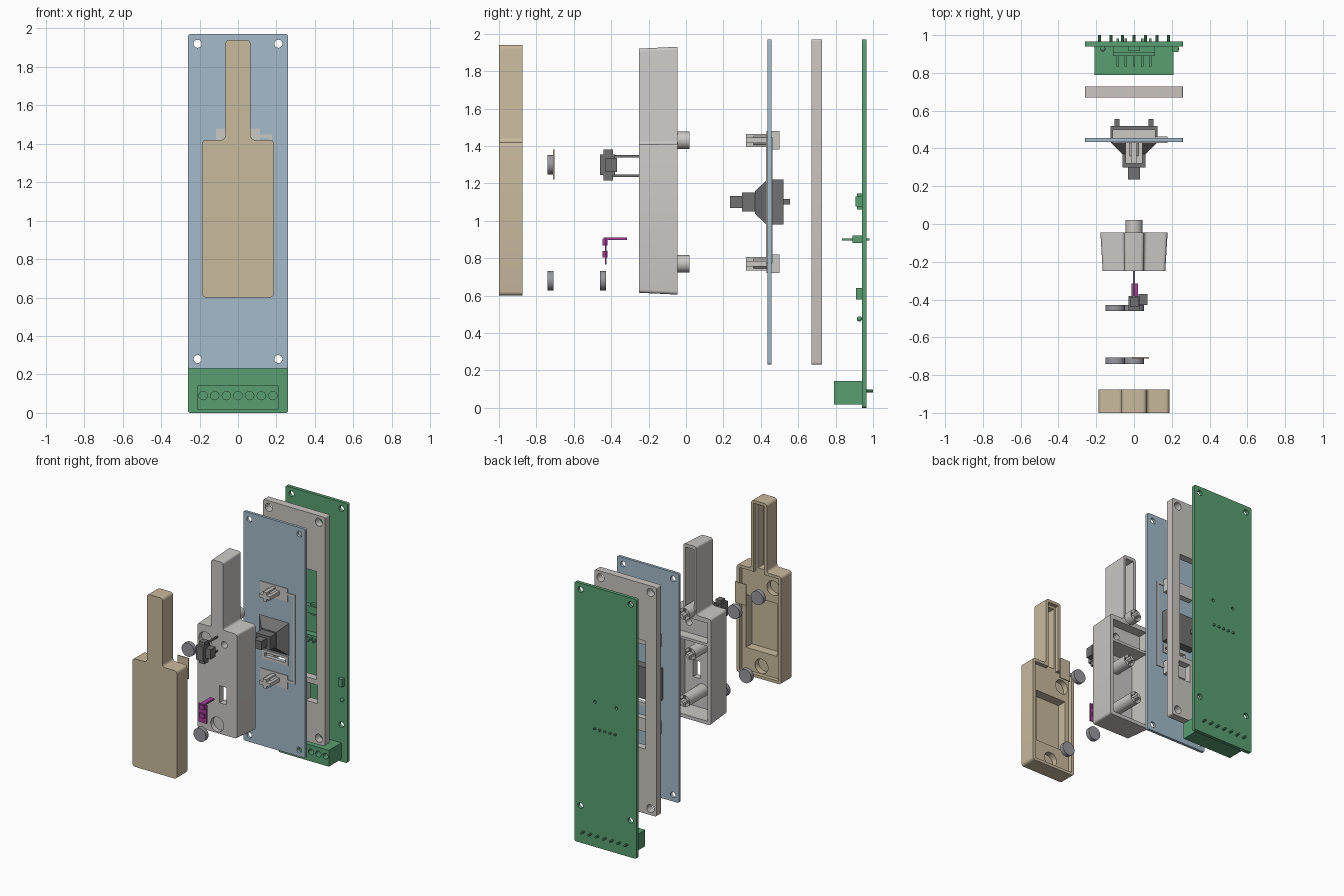
import bpy, bmesh, math
from mathutils import Vector

cube = bpy.data.objects.get("Cube")
if cube:
    bpy.data.objects.remove(cube, do_unlink=True)


def material(name, r, g, b):
    m = bpy.data.materials.new(name)
    m.use_nodes = True
    col = [(c / 255) ** 2.2 for c in (r, g, b)] + [1]
    m.diffuse_color = col
    m.node_tree.nodes["Principled BSDF"].inputs["Base Color"].default_value = col
    return m


TAN = material("tan plastic", 200, 184, 156)
PALE = material("pale grey plastic", 201, 199, 195)
WARM = material("warm grey spacer", 201, 195, 190)
BLUE = material("dusty blue plate", 162, 185, 201)
GREEN = material("board green", 90, 157, 114)
DARK = material("dark grey", 112, 112, 112)
STEEL = material("magnet steel", 150, 150, 158)
PURPLE = material("purple", 165, 65, 155)
parts = []


def add_object(name, bm, mat):
    bmesh.ops.recalc_face_normals(bm, faces=bm.faces)
    mesh = bpy.data.meshes.new(name)
    bm.to_mesh(mesh)
    bm.free()
    mesh.materials.append(mat)
    ob = bpy.data.objects.new(name, mesh)
    bpy.context.collection.objects.link(ob)
    parts.append(ob)
    return ob


def rounded(points, r):
    """Round the right-angled corners of an outline."""
    out = []
    for i, p in enumerate(points):
        p = Vector(p)
        u = (Vector(points[i - 1]) - p).normalized()
        v = (Vector(points[(i + 1) % len(points)]) - p).normalized()
        for k in range(6):
            t = k / 5 * math.pi / 2
            out.append(p + r * (u + v) - r * (v * math.cos(t) + u * math.sin(t)))
    return out


def prism(name, points, y0, y1, mat, front=(1, 1)):
    """Extrude an x-z outline along y; front scales the outline at y0."""
    mid = (min(p[1] for p in points) + max(p[1] for p in points)) / 2
    bm = bmesh.new()
    a = [bm.verts.new((p[0] * front[0], y0, mid + (p[1] - mid) * front[1])) for p in points]
    b = [bm.verts.new((p[0], y1, p[1])) for p in points]
    bm.faces.new(a)
    bm.faces.new(b[::-1])
    for i in range(len(a)):
        bm.faces.new((a[i - 1], a[i], b[i], b[i - 1]))
    return add_object(name, bm, mat)


def rect(x0, x1, z0, z1):
    return [(x0, z0), (x1, z0), (x1, z1), (x0, z1)]


def box(name, x0, x1, y0, y1, z0, z1, mat, r=0, front=(1, 1)):
    pts = rect(x0, x1, z0, z1)
    return prism(name, rounded(pts, r) if r else pts, y0, y1, mat, front)


def rod(name, x, z, r, y0, y1, mat, n=24):
    turn = [2 * math.pi * i / n for i in range(n)]
    return prism(name, [(x + r * math.cos(t), z + r * math.sin(t)) for t in turn], y0, y1, mat)


def cut(target, *cutters):
    for c in cutters:
        mod = target.modifiers.new("cut", "BOOLEAN")
        mod.operation, mod.solver, mod.object = "DIFFERENCE", "EXACT", c
        bpy.context.view_layer.objects.active = target
        bpy.ops.object.modifier_apply(modifier=mod.name)
        parts.remove(c)
        bpy.data.objects.remove(c, do_unlink=True)


def paddle(w, neck, bottom, shoulder, top):
    return [(-w, bottom), (w, bottom), (w, shoulder), (neck, shoulder),
            (neck, top), (-neck, top), (-neck, shoulder), (-w, shoulder)]


MAGNETS = ((-0.1, 1.3), (0, 0.68))
POSTS = (1.43, 0.77)

# Front cover: paddle shell, open at the back, with magnet seats
cover = prism("front_cover", rounded(paddle(0.187, 0.066, 0.6, 1.42, 1.94), 0.022),
              -1, -0.875, TAN)
cut(cover,
    prism("cutter", paddle(0.165, 0.044, 0.622, 1.398, 1.918), -0.905, -0.85, TAN),
    box("cutter", -0.13, 0.13, -0.975, -0.85, 0.79, 1.19, TAN),
    box("cutter", -0.03, 0.03, -0.975, -0.85, 1.42, 1.9, TAN),
    *[rod("cutter", x, z, 0.055, -0.95, -0.85, TAN) for x, z in MAGNETS])
box("cover_tab", -0.01, 0.08, -0.711, -0.704, 1.22, 1.38, TAN)

# Two pairs of magnets
for x, z in MAGNETS:
    for y in (-0.74, -0.46):
        rod("magnet", x, z, 0.052, y, y + 0.032, STEEL)

# Handle body: tapered paddle, hollow from the back
handle = prism("handle_body", rounded(paddle(0.178, 0.054, 0.605, 1.41, 1.93), 0.018),
               -0.25, -0.045, PALE, (0.93, 0.985))
cut(handle,
    box("cutter", -0.15, 0.15, -0.2, 0, 0.632, 1.2, PALE),
    box("cutter", -0.15, 0.15, -0.12, 0, 1.22, 1.375, PALE),
    box("cutter", -0.034, 0.034, -0.22, 0, 1.44, 1.905, PALE),
    box("cutter", 0.02, 0.08, -0.3, -0.1, 0.85, 0.98, PALE),
    rod("cutter", 0.06, 1.3, 0.025, -0.3, 0, PALE),
    *[rod("cutter", x, z, 0.055, -0.3, -0.215, PALE) for x, z in MAGNETS])
for z, end in ((POSTS[0], 0.02), (1.1, -0.05), (POSTS[1], 0.02)):
    post = rod("handle_post", 0, z, 0.046, -0.21, end, PALE)
    cut(post,
        rod("cutter", 0, z, 0.022, end - 0.1, 0.1, PALE, 16),
        box("cutter", -0.04, 0.04, end - 0.05, 0.1, z - 0.009, z + 0.009, PALE),
        box("cutter", -0.009, 0.009, end - 0.05, 0.1, z - 0.04, z + 0.04, PALE))

# Small sensor with two long legs
box("sensor_body", -0.03, 0.03, -0.46, -0.38, 1.245, 1.355, DARK)
box("sensor_flange", -0.02, 0.025, -0.44, -0.39, 1.215, 1.38, DARK)
box("sensor_side", 0.025, 0.072, -0.43, -0.37, 1.26, 1.335, DARK)
for z in (1.24, 1.345):
    box("sensor_leg", -0.006, 0.006, -0.4, -0.24, z - 0.006, z + 0.006, DARK)

# Purple light clip
box("clip_plate", -0.03, 0.04, -0.433, -0.425, 0.765, 0.905, PURPLE)
box("clip_arm", -0.012, 0.022, -0.44, -0.315, 0.897, 0.909, PURPLE)
for z in (0.82, 0.885):
    box("clip_block", -0.015, 0.025, -0.446, -0.42, z - 0.017, z + 0.017, PURPLE)


def corner_holes(r, y0, y1):
    return [rod("cutter", x, z, r, y0, y1, PALE) for x in (-0.21, 0.21) for z in (0.28, 1.92)]


# Face plate with slot
plate = box("face_plate", -0.26, 0.26, 0.435, 0.456, 0.23, 1.97, BLUE, 0.012)
cut(plate, box("cutter", -0.08, 0.1, 0.4, 0.5, 0.915, 0.945, BLUE), *corner_holes(0.021, 0.4, 0.5))
slot_frame = box("slot_frame", -0.1, 0.12, 0.43, 0.462, 0.895, 0.965, PALE)
cut(slot_frame, box("cutter", -0.08, 0.1, 0.4, 0.5, 0.915, 0.945, PALE))

# Cross-shaped sockets joined by a bent rail
for z in POSTS:
    box("socket_base", -0.115, 0.115, 0.43, 0.5, z - 0.05, z + 0.05, PALE)
    box("socket_cross", -0.046, 0.046, 0.32, 0.43, z - 0.014, z + 0.014, PALE)
    box("socket_cross", -0.014, 0.014, 0.32, 0.43, z - 0.035, z + 0.035, PALE)
    rod("socket_hub", 0, z, 0.028, 0.36, 0.43, PALE)
    box("rail_end", 0.1, 0.178, 0.429, 0.462, z, z + 0.018, PALE)
box("rail_side", 0.16, 0.178, 0.429, 0.462, POSTS[1], POSTS[0] + 0.018, PALE)

# Rocker switch
box("switch_case", -0.125, 0.125, 0.44, 0.52, 0.98, 1.22, DARK)
box("switch_bezel", -0.13, 0.13, 0.37, 0.44, 0.97, 1.225, DARK, 0, (0.48, 0.48))
box("switch_neck", -0.06, 0.06, 0.3, 0.38, 1.05, 1.15, DARK)
box("switch_tip", -0.032, 0.032, 0.235, 0.31, 1.068, 1.132, DARK)
for x in (-0.09, 0.09):
    box("switch_pin", x - 0.014, x + 0.014, 0.51, 0.555, 1.088, 1.115, DARK)

# Spacer frame
spacer = box("spacer", -0.26, 0.26, 0.67, 0.727, 0.23, 1.97, WARM, 0.012)
cut(spacer,
    box("cutter", -0.17, 0.19, 0.6, 0.8, 0.72, 1.54, WARM),
    box("cutter", 0.1, 0.2, 0.6, 0.8, 0.54, 0.68, WARM),
    *corner_holes(0.03, 0.6, 0.8))

# Circuit board
board = box("circuit_board", -0.26, 0.26, 0.94, 0.966, 0, 1.97, GREEN, 0.012)
cut(board, *corner_holes(0.021, 0.9, 1),
    *[rod("cutter", x, 1.1, 0.012, 0.9, 1, GREEN, 12) for x in (-0.09, 0.09)])

# Terminal block with round entries and rear pins
block = box("terminal_block", -0.21, 0.21, 0.79, 0.945, 0.018, 0.142, GREEN)
for i in range(-3, 4):
    x = i * 0.0605
    cut(block, rod("cutter", x, 0.09, 0.022, 0.7, 0.86, GREEN, 16))
    rod("terminal_pin", x, 0.09, 0.008, 0.94, 1, GREEN, 10)

# Header and small board components
box("header_block", -0.11, 0.11, 0.89, 0.942, 0.88, 0.92, GREEN)
for i in range(-2, 3):
    box("header_pin", i * 0.043 - 0.006, i * 0.043 + 0.006, 0.835, 0.982, 0.894, 0.906, GREEN)
box("board_socket", -0.11, 0.11, 0.905, 0.942, 1.075, 1.13, GREEN)
box("board_socket_rim", -0.03, 0.03, 0.915, 0.942, 1.06, 1.145, GREEN)
box("board_button", 0.205, 0.235, 0.91, 0.942, 0.58, 0.64, GREEN)
for x in (-0.165, 0.225):
    bm = bmesh.new()
    bmesh.ops.create_uvsphere(bm, u_segments=16, v_segments=10, radius=0.014)
    bmesh.ops.translate(bm, verts=bm.verts, vec=(x, 0.927, 0.475))
    add_object("board_bead", bm, GREEN)

# Smooth the round walls, keep the edges sharp
bpy.ops.object.select_all(action="DESELECT")
for ob in parts:
    ob.select_set(True)
bpy.context.view_layer.objects.active = parts[0]
bpy.ops.object.shade_smooth_by_angle(angle=math.radians(30))
